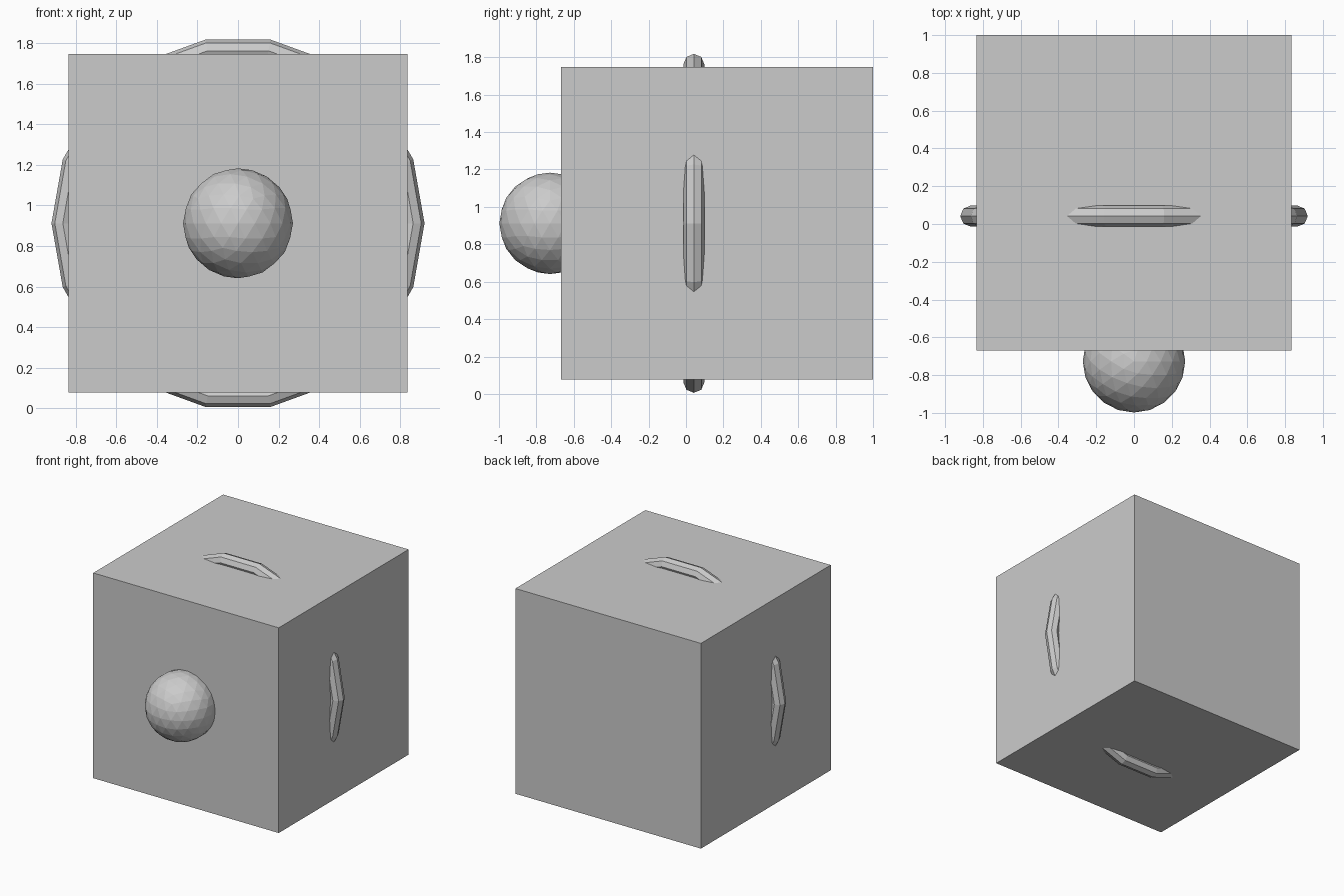
import bpy
from math import radians

if "Cube" in bpy.data.objects:
    bpy.data.objects.remove(bpy.data.objects["Cube"])

CENTRE_Z = 0.912

# Main body block
bpy.ops.mesh.primitive_cube_add(size=1.67, location=(0, 0.166, CENTRE_Z))
bpy.context.object.name = "body_block"

# Low-poly ball set into the front face
bpy.ops.mesh.primitive_ico_sphere_add(subdivisions=3, radius=0.271,
                                      location=(0, -0.727, CENTRE_Z))
bpy.context.object.name = "front_ball"

# Upright ring whose edges poke through the sides, top and bottom
bpy.ops.mesh.primitive_torus_add(major_segments=18, minor_segments=8,
                                 major_radius=0.864, minor_radius=0.056,
                                 location=(0, 0.042, CENTRE_Z),
                                 rotation=(radians(90), 0, 0))
bpy.context.object.name = "ring"
bpy.ops.object.shade_flat()
